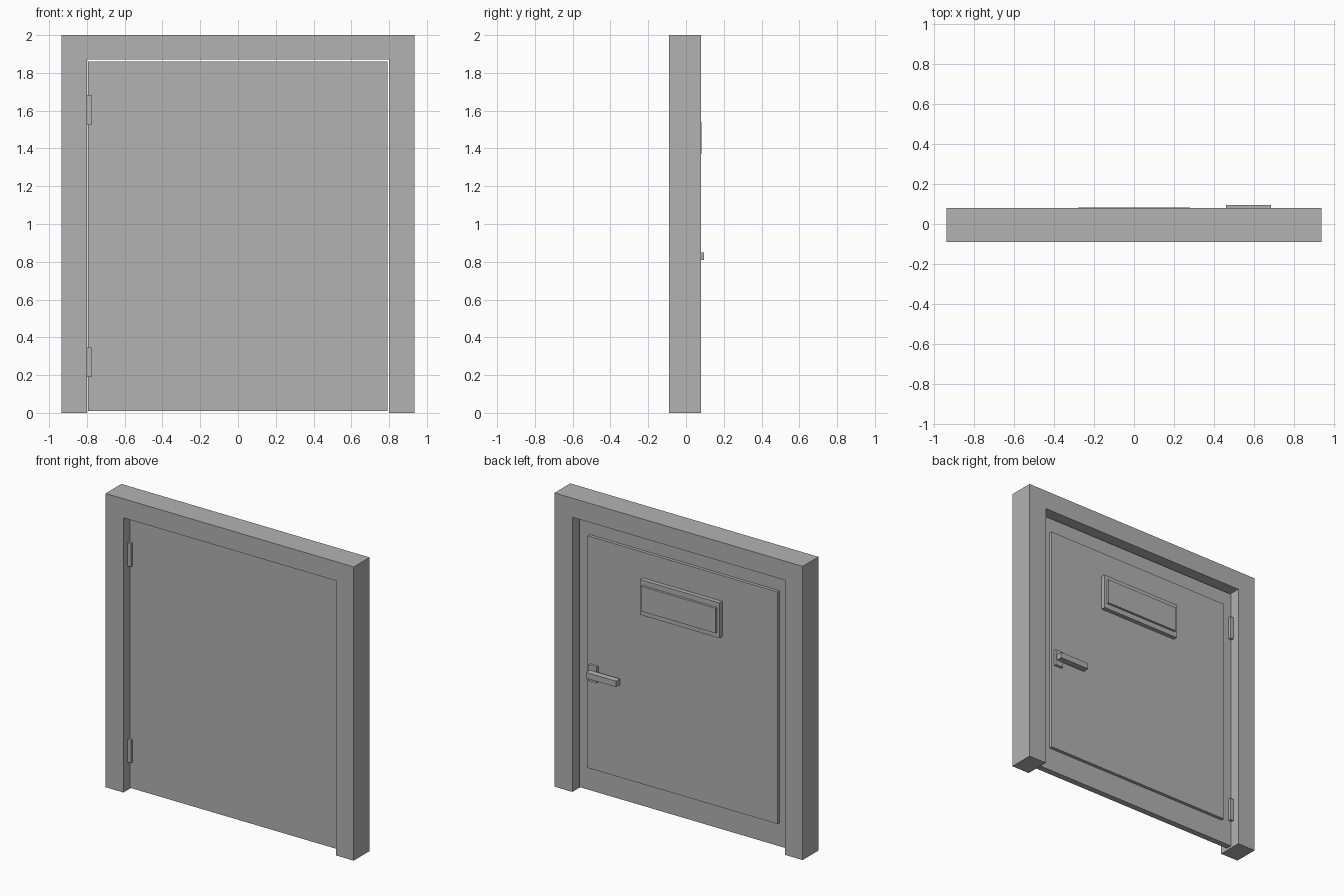
import bpy
import bmesh
from mathutils import Vector

cube = bpy.data.objects.get("Cube")
if cube:
    bpy.data.objects.remove(cube, do_unlink=True)

GREY = (0.448, 0.448, 0.448, 1.0)
grey = bpy.data.materials.new("plain grey")
grey.use_nodes = True
grey.diffuse_color = GREY
grey.node_tree.nodes["Principled BSDF"].inputs["Base Color"].default_value = GREY


def finish(name, bm):
    bmesh.ops.recalc_face_normals(bm, faces=bm.faces[:])
    mesh = bpy.data.meshes.new(name)
    bm.to_mesh(mesh)
    bm.free()
    mesh.materials.append(grey)
    obj = bpy.data.objects.new(name, mesh)
    bpy.context.scene.collection.objects.link(obj)
    return obj


def box(name, x, y, z):
    """Box from (low, high) ranges on each axis."""
    bm = bmesh.new()
    bmesh.ops.create_cube(bm, size=1)
    ranges = (x, y, z)
    bmesh.ops.scale(bm, verts=bm.verts, vec=Vector([b - a for a, b in ranges]))
    bmesh.ops.translate(bm, verts=bm.verts, vec=Vector([(a + b) / 2 for a, b in ranges]))
    return finish(name, bm)


def extrude_profile(name, points, y):
    """Extrude an x-z outline along y."""
    bm = bmesh.new()
    face = bm.faces.new([bm.verts.new((px, y[0], pz)) for px, pz in points])
    new = bmesh.ops.extrude_face_region(bm, geom=[face])["geom"]
    verts = [v for v in new if isinstance(v, bmesh.types.BMVert)]
    bmesh.ops.translate(bm, verts=verts, vec=(0, y[1] - y[0], 0))
    return finish(name, bm)


# Surround: two jambs and the lintel in one piece
W, IN, TOP = 0.935, 0.8, 1.87
extrude_profile("door_frame",
                [(-W, 0), (-W, 2), (W, 2), (W, 0), (IN, 0), (IN, TOP), (-IN, TOP), (-IN, 0)],
                (-0.09, 0.08))

# Door leaf with a raised panel on its back
box("door_leaf", (-0.795, 0.792), (-0.028, 0.014), (0.01, 1.86))
box("back_panel", (-0.715, 0.715), (0.01, 0.036), (0.17, 1.75))

# Hatch on the back panel
box("hatch_border", (-0.3, 0.3), (0.03, 0.066), (1.335, 1.575))
box("hatch_plate", (-0.28, 0.28), (0.06, 0.082), (1.37, 1.54))

# Handle
box("handle_base", (0.635, 0.695), (0.03, 0.054), (0.775, 0.885))
box("handle_lever", (0.46, 0.685), (0.052, 0.095), (0.81, 0.85))

# Hinges show on both sides of the leaf
for label, low in (("lower", 0.19), ("upper", 1.525)):
    box(label + "_hinge", (-0.8, -0.775), (-0.046, 0.032), (low, low + 0.157))
